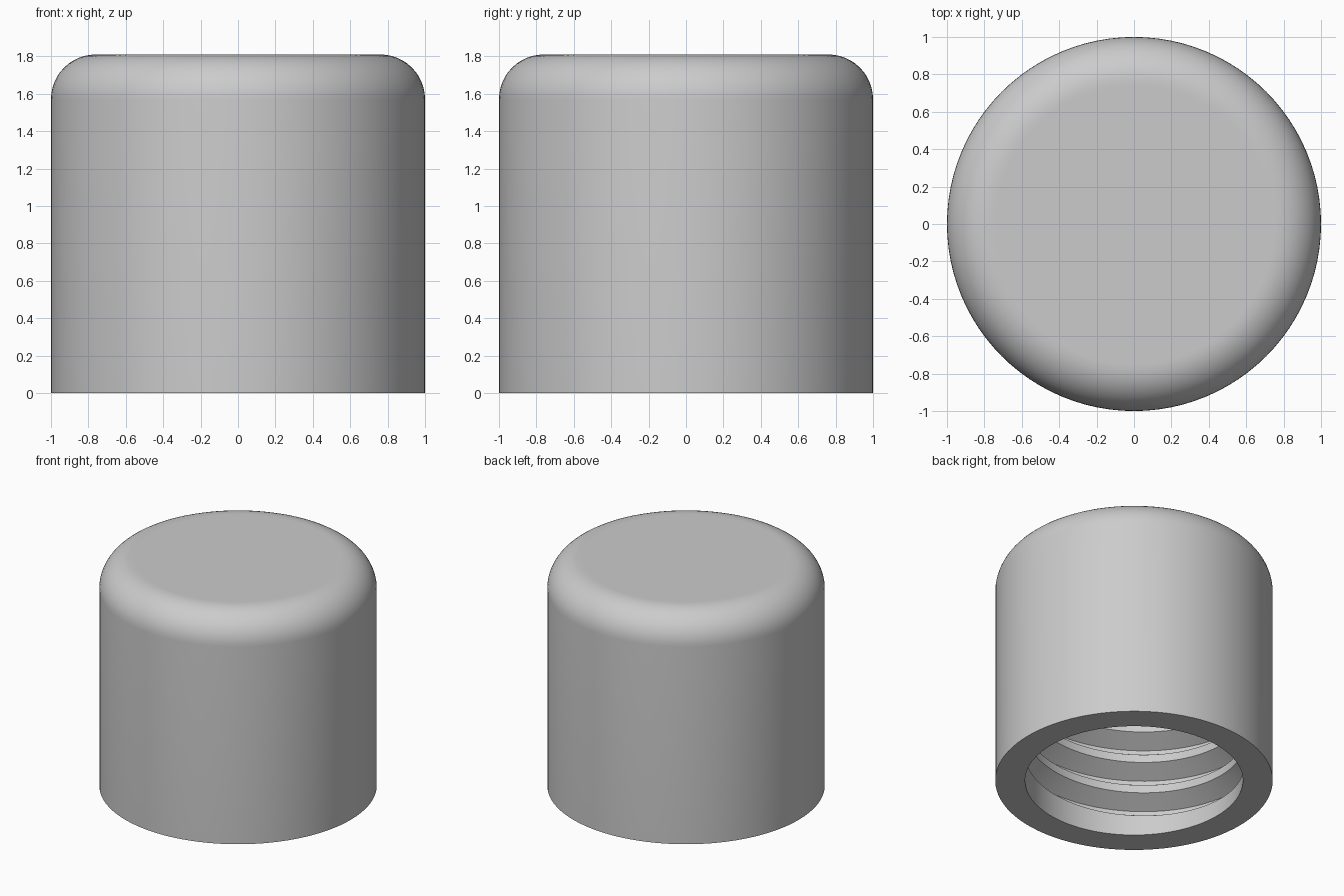
import bpy, bmesh
from math import sin, cos, pi, radians

cube = bpy.data.objects.get("Cube")
if cube:
    bpy.data.objects.remove(cube)

SEG = 96                    # sides around the cap
HEIGHT, FILLET = 1.81, 0.24
BORE, CEILING = 0.785, 1.55
PITCH, DEPTH, TURNS = 0.253, 0.135, 5
START_ANGLE, START_Z = radians(45), 0.128
TAPER = SEG // 10           # groove run-in and run-out length

bm = bmesh.new()


def vert(radius, z, step):
    a = START_ANGLE + 2 * pi * step / SEG
    return bm.verts.new((radius * cos(a), radius * sin(a), z))


def ring(radius, z):
    return [vert(radius, z, i) for i in range(SEG)]


def bridge(lower, upper):
    for i in range(SEG):
        j = (i + 1) % SEG
        bm.faces.new((lower[i], lower[j], upper[j], upper[i]))


# Outer shell: rim, straight wall, rounded shoulder and flat top
bore_rim = ring(BORE, 0)
profile = [(1, 0)]
for k in range(13):
    a = pi / 2 * k / 12
    profile.append((1 - FILLET + FILLET * cos(a), HEIGHT - FILLET + FILLET * sin(a)))
profile.append((0.74, HEIGHT))
previous = bore_rim
for r, z in profile:
    current = ring(r, z)
    bridge(previous, current)
    previous = current
bm.faces.new(previous)

# Helical groove: four points across, swept up the bore
half_mouth, half_root = PITCH * 3 / 8, PITCH / 16
last = SEG * TURNS
groove = []
for s in range(last + 1):
    z = START_Z + PITCH * s / SEG
    fade = min(1, s / TAPER, (last - s) / TAPER)
    root = BORE + DEPTH * fade
    groove.append([vert(BORE, z - half_mouth, s), vert(root, z - half_root, s),
                   vert(root, z + half_root, s), vert(BORE, z + half_mouth, s)])
for a, b in zip(groove, groove[1:]):
    for k in range(3):
        bm.faces.new((a[k], a[k + 1], b[k + 1], b[k]))

# Crests between turns, plain entry below and plain bore above
for s in range(last - SEG):
    bm.faces.new((groove[s][3], groove[s + SEG][0],
                  groove[s + SEG + 1][0], groove[s + 1][3]))
bore_top = ring(BORE, CEILING)
for i in range(SEG):
    j = (i + 1) % SEG
    bm.faces.new((bore_rim[i], groove[i][0], groove[i + 1][0], bore_rim[j]))
    t = last - SEG + i
    bm.faces.new((groove[t][3], bore_top[i], bore_top[j], groove[t + 1][3]))
bm.faces.new(bore_top)

bmesh.ops.recalc_face_normals(bm, faces=bm.faces)
mesh = bpy.data.meshes.new("threaded_cap")
bm.to_mesh(mesh)
bm.free()

# Plain grey finish
grey = bpy.data.materials.new("plain grey")
grey.use_nodes = True
colour = (0.6, 0.6, 0.6, 1)
grey.diffuse_color = colour
grey.node_tree.nodes["Principled BSDF"].inputs["Base Color"].default_value = colour
mesh.materials.append(grey)

cap = bpy.data.objects.new("threaded_cap", mesh)
bpy.context.collection.objects.link(cap)
bpy.ops.object.select_all(action="DESELECT")
cap.select_set(True)
bpy.context.view_layer.objects.active = cap
bpy.ops.object.shade_smooth_by_angle(angle=radians(30))
